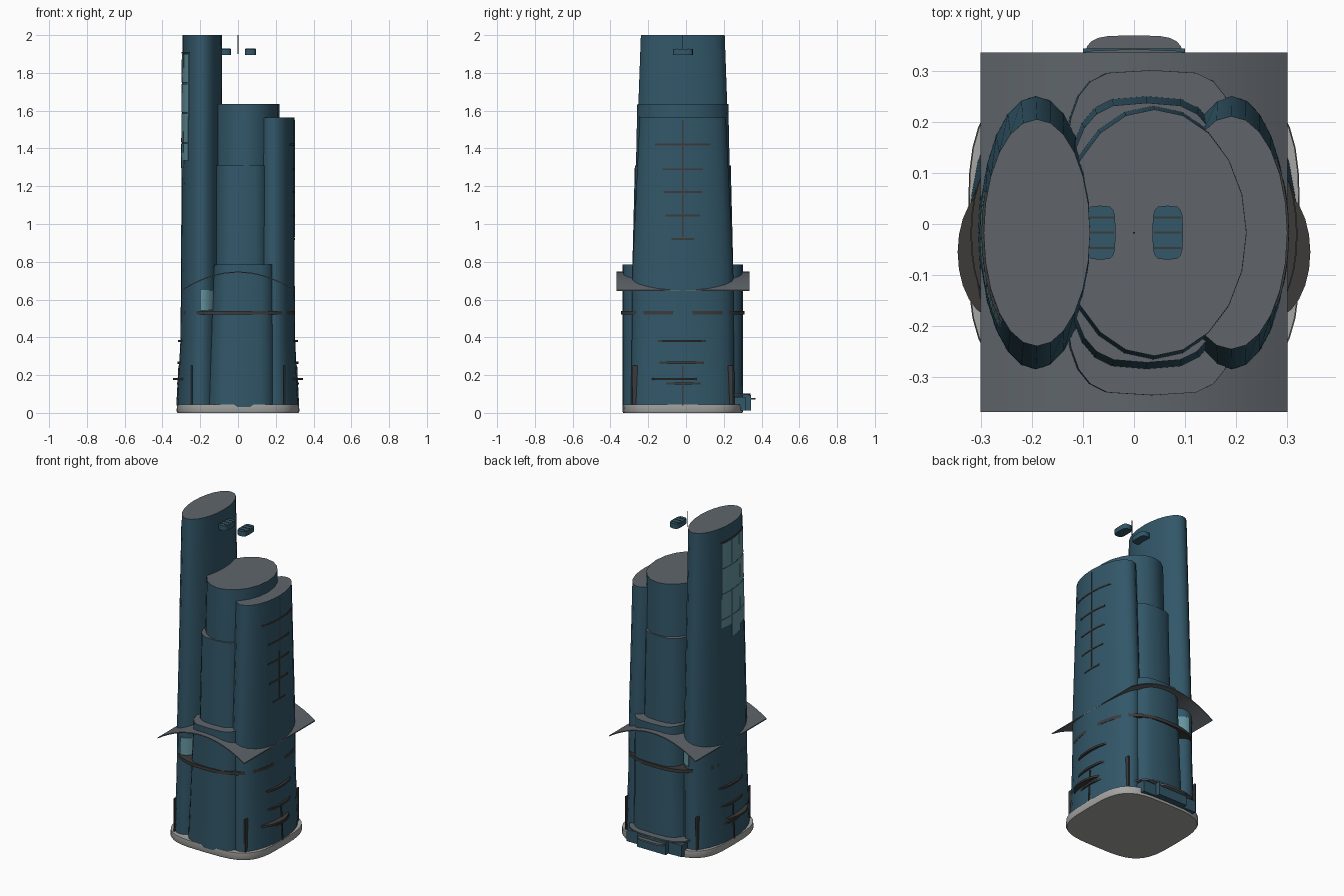
import bpy, bmesh, math

if "Cube" in bpy.data.objects:
    bpy.data.objects.remove(bpy.data.objects["Cube"])

CY = -0.017  # shared depth centre of the towers


def material(name, rgb):
    m = bpy.data.materials.new(name)
    m.diffuse_color = (*rgb, 1)
    m.use_nodes = True
    m.node_tree.nodes["Principled BSDF"].inputs["Base Color"].default_value = m.diffuse_color
    return m


WALL = material("blue_wall", (0.032, 0.095, 0.14))
ROOF = material("grey_roof", (0.115, 0.13, 0.145))
STONE = material("light_stone", (0.38, 0.38, 0.37))
TRIM = material("dark_trim", (0.045, 0.043, 0.042))
GLASS = material("pale_glass", (0.13, 0.30, 0.35))


def finish(name, bm, mats, smooth=True):
    bmesh.ops.recalc_face_normals(bm, faces=bm.faces)
    me = bpy.data.meshes.new(name)
    bm.to_mesh(me)
    bm.free()
    for m in mats:
        me.materials.append(m)
    ob = bpy.data.objects.new(name, me)
    bpy.context.collection.objects.link(ob)
    if smooth:
        bpy.context.view_layer.objects.active = ob
        ob.select_set(True)
        bpy.ops.object.shade_smooth_by_angle(angle=math.radians(40))
        ob.select_set(False)
    return ob


def point(cx, cy, a, b, t, n=2):
    c, s = math.cos(t), math.sin(t)
    return (cx + a * math.copysign(abs(c) ** (2 / n), c),
            cy + b * math.copysign(abs(s) ** (2 / n), s))


def loft(name, levels, mats, n=2, seg=24):
    """Stack of (z, cx, cy, a, b) ovals; the second material goes on the top."""
    bm = bmesh.new()
    rings = []
    for z, cx, cy, a, b in levels:
        rings.append([bm.verts.new((*point(cx, cy, a, b, 2 * math.pi * i / seg, n), z))
                      for i in range(seg)])
    for lo, hi in zip(rings, rings[1:]):
        for i in range(seg):
            j = (i + 1) % seg
            bm.faces.new((lo[i], lo[j], hi[j], hi[i]))
    bm.faces.new(rings[0][::-1])
    top = bm.faces.new(rings[-1])
    if len(mats) > 1:
        top.material_index = 1
    return finish(name, bm, mats)


def box(name, x0, x1, y0, y1, z0, z1, mat):
    bm = bmesh.new()
    bmesh.ops.create_cube(bm, size=1)
    for v in bm.verts:
        v.co = ((x0 + x1) / 2 + v.co.x * (x1 - x0), (y0 + y1) / 2 + v.co.y * (y1 - y0),
                (z0 + z1) / 2 + v.co.z * (z1 - z0))
    return finish(name, bm, [mat], False)


def oval_at(levels, z):
    for lo, hi in zip(levels, levels[1:]):
        if lo[0] <= z <= hi[0]:
            f = (z - lo[0]) / (hi[0] - lo[0])
            return [p + (q - p) * f for p, q in zip(lo, hi)][1:]


def patch(name, levels, t0, t1, z0, z1, mat, off=0.004, seg=6):
    """Thin plate hugging a tower between two angles (degrees) and heights."""
    bm = bmesh.new()
    rows = []
    for z, o in ((z0, -0.004), (z0, off), (z1, off), (z1, -0.004)):
        cx, cy, a, b = oval_at(levels, z)
        rows.append([bm.verts.new((*point(cx, cy, a + o, b + o,
                     math.radians(t0 + (t1 - t0) * i / seg)), z)) for i in range(seg + 1)])
    for k in range(4):
        p, q = rows[k], rows[(k + 1) % 4]
        for i in range(seg):
            bm.faces.new((p[i], p[i + 1], q[i + 1], q[i]))
    for i in (0, seg):
        bm.faces.new([r[i] for r in rows])
    return finish(name, bm, [mat])


# Base plate
loft("base_plate", [(0, 0, CY, 0.32, 0.315), (0.01, 0, CY, 0.325, 0.32),
                    (0.045, 0, CY, 0.323, 0.318)], [STONE], n=3.6, seg=40)

# Towers
LEFT = [(0.03, -0.2, CY, 0.123, 0.275), (0.4, -0.194, CY, 0.11, 0.27),
        (0.75, -0.192, CY, 0.11, 0.267), (2.0, -0.19, CY, 0.104, 0.222)]
RIGHT = [(0.03, 0.2, CY, 0.12, 0.275), (0.4, 0.193, CY, 0.109, 0.27),
         (0.75, 0.191, CY, 0.109, 0.267), (1.565, 0.19, CY, 0.11, 0.228)]
loft("left_tower", LEFT, [WALL, ROOF])
loft("right_tower", RIGHT, [WALL, ROOF])
loft("central_tower", [(0.03, 0.03, CY, 0.2, 0.275), (1.635, 0.04, CY, 0.18, 0.241)],
     [WALL, ROOF], seg=20)
loft("middle_tier", [(0.03, 0.025, CY, 0.165, 0.285), (1.31, 0.025, CY, 0.152, 0.254)],
     [WALL, ROOF], n=3.2)
loft("lower_tier", [(0.03, 0.02, CY, 0.195, 0.32), (0.785, 0.035, CY, 0.17, 0.318)],
     [WALL, ROOF], n=4)

# Arched canopy sheet
bm = bmesh.new()
N = 16
cols = []
for i in range(N + 1):
    x = -0.3 + 0.6 * i / N
    z = 0.748 - 0.098 * (x / 0.3) ** 2
    cols.append([bm.verts.new((x, y, z + d)) for y, d in
                 ((-0.368, 0), (0.335, 0), (0.335, -0.006), (-0.368, -0.006))])
for p, q in zip(cols, cols[1:]):
    for k in range(4):
        bm.faces.new((p[k], p[(k + 1) % 4], q[(k + 1) % 4], q[k]))
bm.faces.new(cols[0])
bm.faces.new(cols[-1])
finish("arched_canopy", bm, [ROOF])

# Band that shows at the front and back below the canopy
loft("waist_band", [(0.52, 0, CY, 0.3, 0.328), (0.54, 0, CY, 0.3, 0.328)],
     [TRIM], n=2.6, seg=48)

# Side balconies, corner fins and lower centre fins
for s, side in ((-1, "left"), (1, "right")):
    for k, (z, a, b, cy) in enumerate(((0.38, 0.048, 0.14, -0.02), (0.265, 0.05, 0.14, -0.02),
                                       (0.18, 0.075, 0.13, -0.055), (0.155, 0.054, 0.125, -0.015))):
        loft(f"{side}_balcony_{k}", [(z - 0.006, s * 0.27, cy, a, b),
                                     (z + 0.006, s * 0.27, cy, a, b)], [TRIM])
    for y, end in ((-0.283, "front"), (0.249, "back")):
        y0, y1 = sorted((y, y * 0.75))
        box(f"{end}_{side}_fin", s * 0.245 - 0.004, s * 0.245 + 0.004, y0, y1, 0.04, 0.25, TRIM)
    levels, mid = (LEFT, 180) if s < 0 else (RIGHT, 0)
    patch(f"{side}_low_fin", levels, mid - 1, mid + 1, 0.04, 0.25, TRIM)

# Fins on the right tower
patch("right_spine", RIGHT, -0.8, 0.8, 0.93, 1.55, TRIM, 0.003)
for k, (z, half) in enumerate(((1.42, 0.145), (1.29, 0.105), (1.17, 0.1),
                               (1.045, 0.09), (0.92, 0.06))):
    t = math.degrees(math.asin(half / oval_at(RIGHT, z)[3]))
    patch(f"right_rib_{k}", RIGHT, -t, t, z - 0.005, z + 0.005, TRIM, 0.003, 10)

# Glazing on the outer face of the left tower, ragged at the bottom
for c in range(3):
    t = 160 + 23 * c
    for r in range(4):
        z1 = 1.9 - 0.158 * r
        z0 = z1 - (0.152 if r < 3 else (0.05, 0.13, 0.09)[c])
        patch(f"tower_glass_{c}_{r}", LEFT, t, t + 22.2, z0, z1, GLASS, 0.003)
patch("tower_glass_head", LEFT, 159, 230, 1.902, 1.91, TRIM)
# Small panes below the canopy, front and back
patch("front_low_glass", LEFT, 268, 304, 0.545, 0.65, GLASS, 0.005)
patch("back_low_glass", LEFT, 58, 92, 0.56, 0.66, GLASS, 0.005)

# Back entrance: stepped rooms with two thin canopies
box("entrance_wing", -0.19, 0.19, 0.2, 0.315, 0.012, 0.085, WALL)
box("entrance_hall", -0.1, 0.1, 0.2, 0.343, 0.012, 0.095, WALL)
loft("entrance_wide_canopy", [(0.094, 0, 0.2, 0.21, 0.142), (0.102, 0, 0.2, 0.21, 0.142)],
     [ROOF], n=3)
loft("entrance_canopy", [(0.07, 0, 0.3, 0.098, 0.069), (0.08, 0, 0.3, 0.098, 0.069)],
     [ROOF], n=4)

# Small floating pods with slots, and the thin mast
for x, side in ((-0.066, "left"), (0.066, "right")):
    loft(f"{side}_pod", [(1.895, x, CY, 0.03, 0.053), (1.926, x, CY, 0.03, 0.053)],
         [WALL], n=4, seg=16)
    for k in range(3):
        y = CY + 0.03 * (k - 1)
        box(f"{side}_pod_slot_{k}", x - 0.027, x + 0.027, y - 0.002, y + 0.002,
            1.925, 1.928, TRIM)
box("mast", -0.0015, 0.0015, CY - 0.0015, CY + 0.0015, 1.9, 2.0, TRIM)
